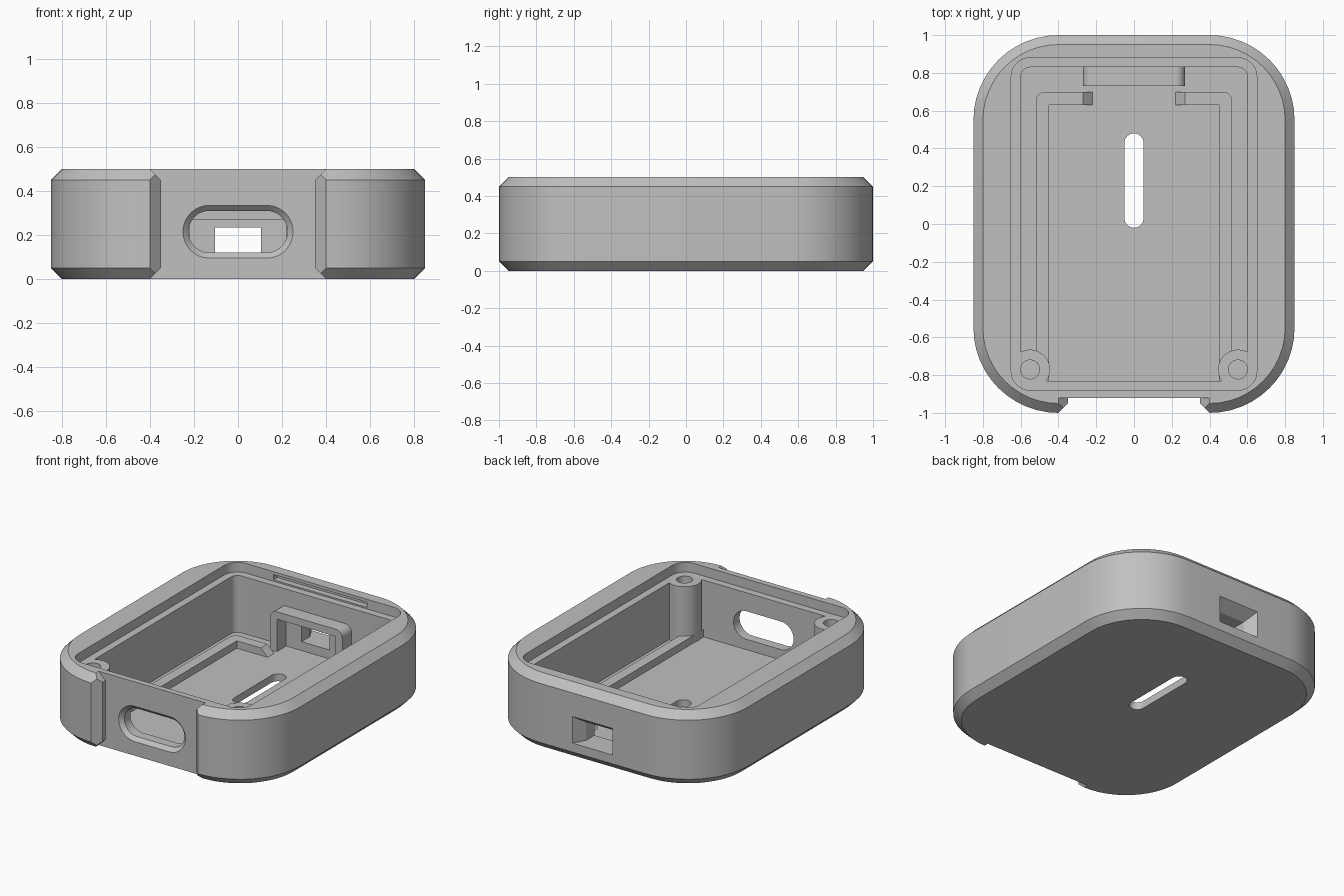
import bpy, bmesh, math

cube = bpy.data.objects.get("Cube")
if cube:
    bpy.data.objects.remove(cube, do_unlink=True)

grey = bpy.data.materials.new("light_grey_plastic")
grey.use_nodes = True
grey.diffuse_color = (0.53, 0.53, 0.53, 1)
grey.node_tree.nodes["Principled BSDF"].inputs["Base Color"].default_value = grey.diffuse_color

FLOOR, LEDGE, TOP = 0.05, 0.435, 0.5


def arc(cx, cy, r, start, steps=12):
    """Quarter arc, counter-clockwise from the start angle in degrees."""
    angles = [math.radians(start + 90 * i / steps) for i in range(steps + 1)]
    return [(cx + r * math.cos(a), cy + r * math.sin(a)) for a in angles]


def rounded(hx, hy, r, cx=0, cy=0):
    """Rounded rectangle from its half sizes; a stadium or circle if r is large."""
    dx, dy = hx - r, hy - r
    return (arc(cx + dx, cy + dy, r, 0) + arc(cx - dx, cy + dy, r, 90)
            + arc(cx - dx, cy - dy, r, 180) + arc(cx + dx, cy - dy, r, 270))


def rect(x0, x1, y0, y1):
    return [(x0, y0), (x1, y0), (x1, y1), (x0, y1)]


def loft(name, rings, along="Z"):
    """Closed solid through (position, profile) rings along Z or Y."""
    bm = bmesh.new()
    loops = []
    for w, profile in rings:
        loops.append([bm.verts.new((u, v, w) if along == "Z" else (u, w, v))
                      for u, v in profile])
    n = len(loops[0])
    for a, b in zip(loops, loops[1:]):
        for i in range(n):
            j = (i + 1) % n
            bm.faces.new((a[i], a[j], b[j], b[i]))
    bm.faces.new(loops[0])
    bm.faces.new(loops[-1])
    bmesh.ops.remove_doubles(bm, verts=bm.verts[:], dist=1e-5)
    bmesh.ops.recalc_face_normals(bm, faces=bm.faces[:])
    mesh = bpy.data.meshes.new(name)
    bm.to_mesh(mesh)
    bm.free()
    mesh.materials.append(grey)
    obj = bpy.data.objects.new(name, mesh)
    bpy.context.collection.objects.link(obj)
    return obj


def activate(obj):
    bpy.ops.object.select_all(action="DESELECT")
    obj.select_set(True)
    bpy.context.view_layer.objects.active = obj


def cut(obj, cutter):
    cutter.hide_render = True
    activate(obj)
    mod = obj.modifiers.new("cut", "BOOLEAN")
    mod.operation = "DIFFERENCE"
    mod.solver = "EXACT"
    mod.object = cutter
    bpy.ops.object.modifier_apply(modifier=mod.name)
    bpy.data.objects.remove(cutter, do_unlink=True)


def straight(name, profile, w0, w1, along="Z"):
    return loft(name, [(w0, profile), (w1, profile)], along)


# Outer shell with chamfered top and bottom rims
small, full = rounded(0.80, 0.95, 0.40), rounded(0.85, 1.0, 0.45)
shell = loft("case_shell", [(0, small), (0.05, full), (0.45, full), (TOP, small)])

# Main cavity and the wider lid recess above it
cut(shell, straight("cavity_cutter", rounded(0.60, 0.83, 0.05), FLOOR, 0.6))
cut(shell, straight("recess_cutter", rounded(0.65, 0.88, 0.10), LEDGE, 0.6))

# Front notch with chamfered side edges
flared = [(-0.45, -0.05), (0.45, -0.05), (0.35, 0.05), (0.35, 0.45),
          (0.45, 0.55), (-0.45, 0.55), (-0.35, 0.45), (-0.35, 0.05)]
cut(shell, straight("notch_cutter", flared, -1.2, -0.92, "Y"))
mouth = [(-0.35, -0.93), (-0.35, -0.95), (-0.45, -1.05),
         (0.45, -1.05), (0.35, -0.95), (0.35, -0.93)]
cut(shell, straight("notch_edge_cutter", mouth, -0.1, 0.6))

# Front oval opening with a countersunk edge
wide = rounded(0.26, 0.13, 0.13, 0, 0.215)
narrow = rounded(0.225, 0.095, 0.095, 0, 0.215)
cut(shell, loft("front_opening_cutter",
                [(-0.93, wide), (-0.895, narrow), (-0.7, narrow)], "Y"))

# Rear port that widens outwards
port = rect(-0.105, 0.105, 0.11, 0.235)
cut(shell, loft("rear_port_cutter",
                [(0.75, port), (0.92, port),
                 (1.04, rect(-0.172, 0.172, 0.11, 0.317))], "Y"))

# Lid latch groove and floor slot
cut(shell, straight("latch_groove_cutter", rect(-0.35, 0.35, 0.85, 0.92), 0.445, 0.48))
cut(shell, straight("floor_slot_cutter", rounded(0.05, 0.25, 0.05, 0, 0.23), -0.1, 0.2))

parts = [shell]


def rib_profile(side, end):
    """L-shaped rib outline whose free end stops at the given x."""
    outer = arc(-0.47, 0.65, 0.05, 90, 6)
    pts = [(-0.45, -0.84), (-0.45, 0.63), (-end, 0.63), (-end, 0.70)] + outer + [(-0.52, -0.84)]
    return [(-side * x, y) for x, y in pts]


for side, label in ((1, "left"), (-1, "right")):
    # Screw post with a blind hole
    post = straight(label + "_screw_post",
                    rounded(0.105, 0.105, 0.105, side * 0.55, -0.77), 0.04, LEDGE)
    cut(post, straight("screw_hole_cutter",
                       rounded(0.05, 0.05, 0.05, side * 0.55, -0.77), 0.12, 0.6))
    # Low floor rib with a sloped end
    rib = loft(label + "_floor_rib",
               [(0.04, rib_profile(side, 0.21)), (0.10, rib_profile(side, 0.27))])
    parts += [post, rib]

# Arched bracket around the rear port
arch = ([(0.27, 0.04)] + arc(0.22, 0.27, 0.05, 0) + arc(-0.22, 0.27, 0.05, 90)
        + [(-0.27, 0.04), (-0.22, 0.04), (-0.22, 0.27), (0.22, 0.27), (0.22, 0.04)])
parts.append(straight("port_bracket", arch, 0.73, 0.84, "Y"))

for obj in parts:
    activate(obj)
    bpy.ops.object.shade_smooth_by_angle(angle=math.radians(25))
